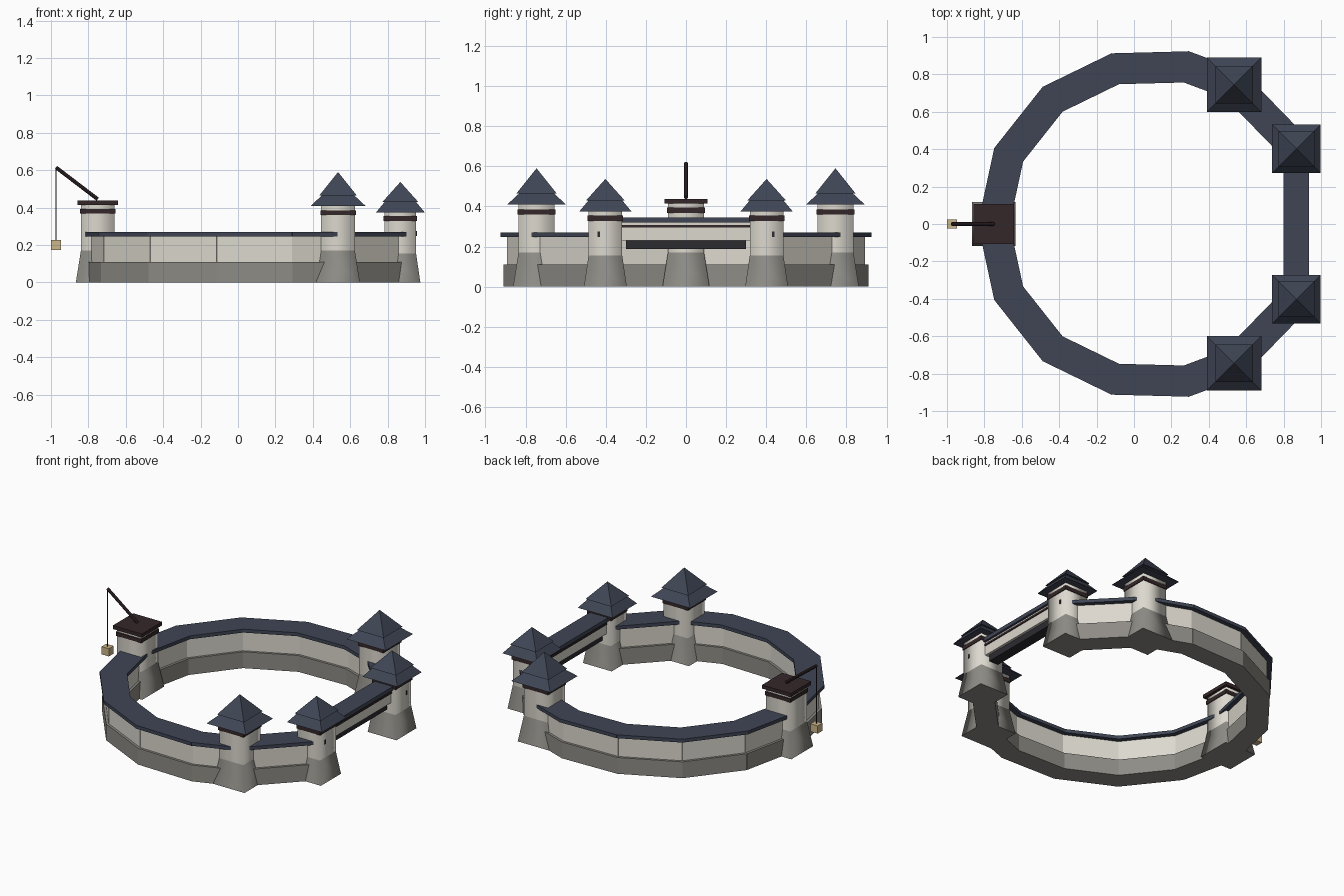
import bpy, bmesh, math
from mathutils import Vector, Matrix

if "Cube" in bpy.data.objects:
    bpy.data.objects.remove(bpy.data.objects["Cube"])


def material(name, r, g, b):
    m = bpy.data.materials.new(name)
    m.diffuse_color = (r, g, b, 1)
    m.use_nodes = True
    m.node_tree.nodes["Principled BSDF"].inputs["Base Color"].default_value = m.diffuse_color
    return m


STONE = material("stone_grey", 0.27, 0.26, 0.235)
PLASTER = material("pale_plaster", 0.72, 0.69, 0.62)
SLATE = material("blue_slate", 0.05, 0.06, 0.09)
WOOD = material("dark_wood", 0.035, 0.02, 0.022)
IRON = material("dark_iron", 0.025, 0.025, 0.03)
CRATE = material("crate_wood", 0.6, 0.47, 0.26)


def make_object(name, bm, mat, smooth=False):
    bmesh.ops.recalc_face_normals(bm, faces=bm.faces)
    me = bpy.data.meshes.new(name)
    bm.to_mesh(me)
    bm.free()
    me.materials.append(mat)
    if smooth:
        for p in me.polygons:
            p.use_smooth = len(p.vertices) == 4 and abs(p.normal.z) < 0.9
    ob = bpy.data.objects.new(name, me)
    bpy.context.collection.objects.link(ob)
    return ob


def box(name, centre, size, mat, angle=0.0):
    bm = bmesh.new()
    bmesh.ops.create_cube(bm, size=1, matrix=Matrix.Translation(centre)
                          @ Matrix.Rotation(angle, 4, 'Z')
                          @ Matrix.Diagonal((*size, 1)))
    return make_object(name, bm, mat)


def frustum(name, x, y, z0, z1, half0, half1, mat, smooth=False):
    """Square tapered block, a pyramid when half1 is 0."""
    bm = bmesh.new()
    r2 = math.sqrt(2)
    bmesh.ops.create_cone(bm, cap_ends=True, segments=4,
                          radius1=half0 * r2, radius2=half1 * r2, depth=z1 - z0,
                          matrix=Matrix.Translation((x, y, (z0 + z1) / 2))
                          @ Matrix.Rotation(math.pi / 4, 4, 'Z'))
    bmesh.ops.remove_doubles(bm, verts=bm.verts, dist=1e-5)
    # square up with the axes whatever the cone's start angle
    v = max(bm.verts, key=lambda w: abs(w.co.x - x))
    if abs(v.co.y - y) < 0.01:
        bmesh.ops.rotate(bm, verts=bm.verts, cent=(x, y, 0),
                         matrix=Matrix.Rotation(math.pi / 4, 3, 'Z'))
    return make_object(name, bm, mat, smooth)


def rod(name, a, b, radius, mat, segments=8):
    a, b = Vector(a), Vector(b)
    bm = bmesh.new()
    bmesh.ops.create_cone(bm, cap_ends=True, segments=segments, radius1=radius,
                          radius2=radius, depth=(b - a).length,
                          matrix=Matrix.Translation((a + b) / 2)
                          @ (b - a).to_track_quat('Z', 'Y').to_matrix().to_4x4())
    return make_object(name, bm, mat)


def tower_body(name, x, y, base_top, top, foot, half):
    frustum(name + "_base", x, y, 0, base_top, foot, half, STONE, True)
    frustum(name + "_body", x, y, base_top, top, half, half, PLASTER, True)
    box(name + "_band", (x, y, top - 0.037), (2 * half + 0.01, 2 * half + 0.01, 0.026), WOOD)


def tower_roof(name, x, y, z, eave, upper, apex):
    frustum(name + "_lower_roof", x, y, z, z + 0.066, eave, 0.075, SLATE)
    frustum(name + "_upper_roof", x, y, z + 0.055, apex, upper, 0, SLATE)


# curtain wall: straight segments following half a ring, mirrored in y
half_ring = [(-0.75, 0), (-0.67, 0.37), (-0.435, 0.667), (-0.1, 0.83),
             (0.28, 0.84), (0.535, 0.745), (0.868, 0.402)]
for side in (1, -1):
    for p, q in zip(half_ring, half_ring[1:]):
        a, b = Vector((p[0], side * p[1])), Vector((q[0], side * q[1]))
        d, c = b - a, (a + b) / 2
        ang = math.atan2(d.y, d.x)
        for part, z0, z1, width, extra, mat in (
                ("wall_base", 0, 0.11, 0.136, 0.03, STONE),
                ("wall", 0.11, 0.25, 0.104, 0.02, PLASTER),
                ("wall_roof", 0.247, 0.27, 0.166, 0.04, SLATE)):
            box(part, (c.x, c.y, (z0 + z1) / 2),
                (d.length + extra, width, z1 - z0), mat, ang)

# roofed towers
for side in (1, -1):
    tower_body("large_tower", 0.535, side * 0.745, 0.17, 0.41, 0.117, 0.09)
    tower_roof("large_tower", 0.535, side * 0.745, 0.41, 0.146, 0.10, 0.59)
    tower_body("gate_tower", 0.868, side * 0.402, 0.155, 0.378, 0.107, 0.084)
    tower_roof("gate_tower", 0.868, side * 0.402, 0.375, 0.13, 0.096, 0.537)
    box("arrow_slit", (0.95, side * 0.434, 0.262), (0.012, 0.012, 0.028), IRON)

# gate bridge with raised portcullis
box("gate_bridge", (0.868, 0, 0.275), (0.104, 0.66, 0.09), PLASTER)
box("gate_beam", (0.868, 0, 0.301), (0.114, 0.66, 0.014), WOOD)
box("gate_roof", (0.868, 0, 0.332), (0.135, 0.66, 0.026), SLATE)
box("portcullis", (0.868, 0, 0.211), (0.07, 0.60, 0.048), IRON)

# crane tower
tower_body("crane_tower", -0.75, 0, 0.17, 0.418, 0.117, 0.09)
box("crane_platform", (-0.75, 0, 0.426), (0.216, 0.216, 0.024), WOOD)
rod("crane_boom", (-0.75, 0, 0.445), (-0.973, 0, 0.615), 0.01, WOOD)
rod("crane_rope", (-0.973, 0, 0.615), (-0.973, 0, 0.22), 0.003, WOOD, 6)
box("crate", (-0.973, 0, 0.2), (0.054, 0.05, 0.052), CRATE)
